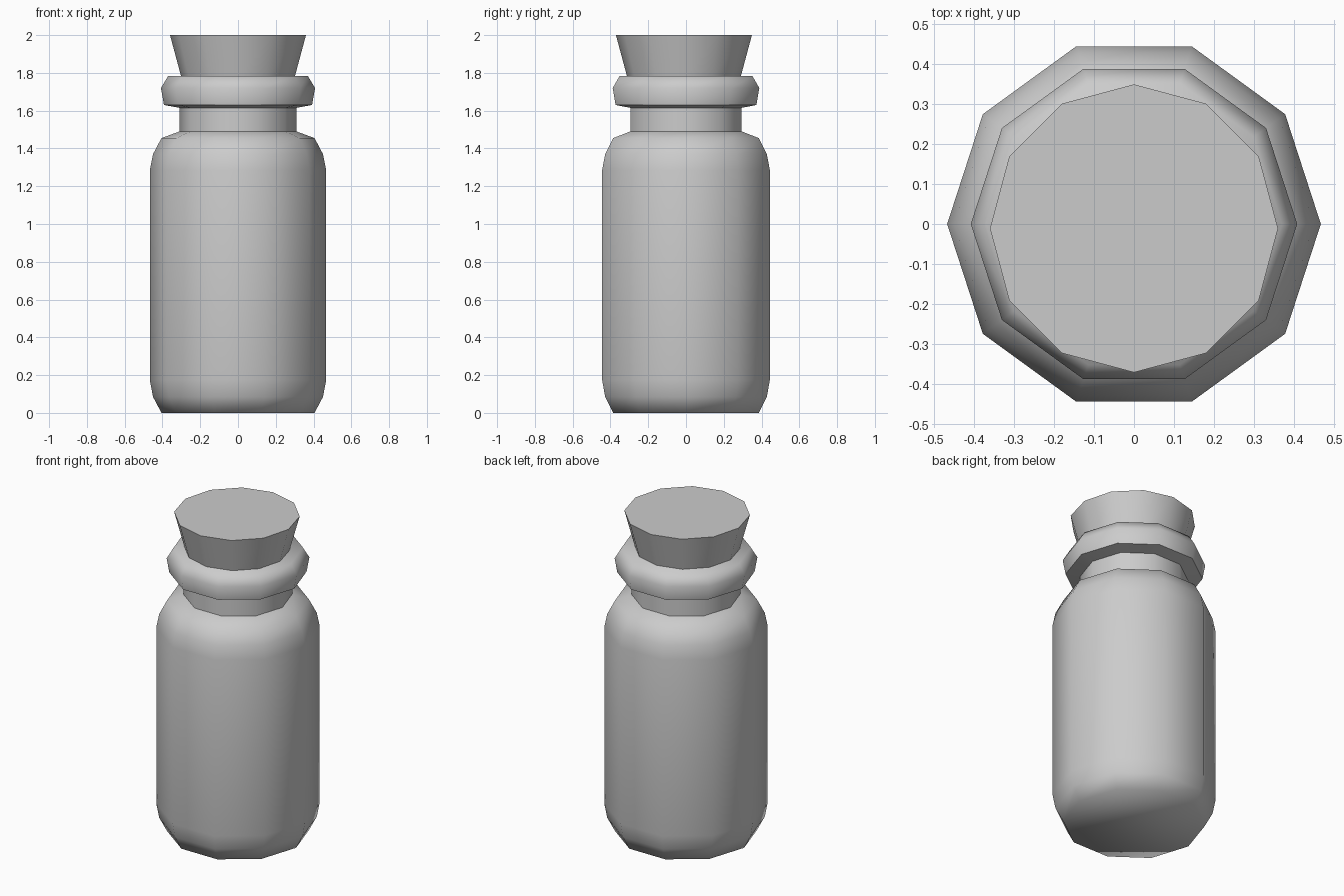
import bpy, bmesh, math

if "Cube" in bpy.data.objects:
    bpy.data.objects.remove(bpy.data.objects["Cube"])


def lathe(name, profile, sides, center_y=0.0):
    """Spin a (radius, z) profile into a closed, capped solid."""
    bm = bmesh.new()
    rings = []
    for r, z in profile:
        rings.append([bm.verts.new((r * math.cos(2 * math.pi * i / sides),
                                    center_y + r * math.sin(2 * math.pi * i / sides), z))
                      for i in range(sides)])
    for a, b in zip(rings, rings[1:]):
        for i in range(sides):
            j = (i + 1) % sides
            bm.faces.new((a[i], a[j], b[j], b[i]))
    bm.faces.new(rings[0][::-1])
    bm.faces.new(rings[-1])
    mesh = bpy.data.meshes.new(name)
    bm.to_mesh(mesh)
    bm.free()
    obj = bpy.data.objects.new(name, mesh)
    bpy.context.collection.objects.link(obj)
    bpy.ops.object.select_all(action='DESELECT')
    obj.select_set(True)
    bpy.context.view_layer.objects.active = obj
    bpy.ops.object.shade_smooth_by_angle(angle=math.radians(65))
    return obj


# Ten-sided bottle: rounded base, shoulder, neck and flared lip
lathe("bottle", [(0.405, 0), (0.45, 0.085), (0.467, 0.175), (0.467, 1.285),
                 (0.45, 1.37), (0.405, 1.455), (0.31, 1.49), (0.31, 1.615),
                 (0.392, 1.63), (0.408, 1.72), (0.37, 1.783)], 10)

# Twelve-sided tapered stopper, set slightly forward
lathe("stopper", [(0.298, 1.77), (0.36, 2.0)], 12, -0.011)
